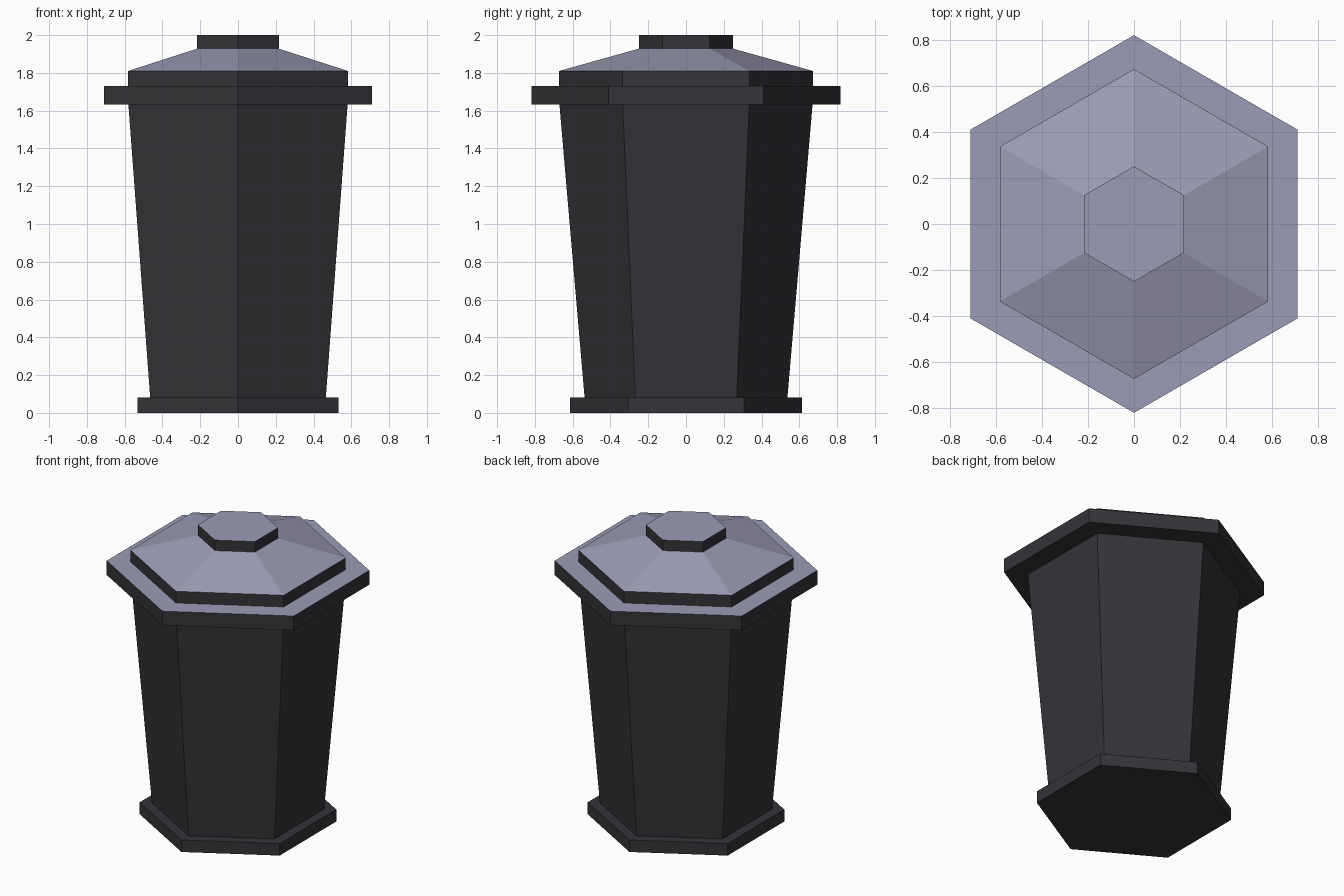
import bpy, bmesh, math

if "Cube" in bpy.data.objects:
    bpy.data.objects.remove(bpy.data.objects["Cube"])


def material(name, rgb):
    m = bpy.data.materials.new(name)
    m.diffuse_color = (*rgb, 1.0)
    m.use_nodes = True
    m.node_tree.nodes["Principled BSDF"].inputs["Base Color"].default_value = m.diffuse_color
    return m


DARK = material("dark grey", (0.035, 0.035, 0.041))
LILAC = material("pale lilac grey", (0.33, 0.33, 0.47))


def hex_part(name, rings, lilac_top=False):
    """Closed six-sided solid from (radius, z) rings, with corners on the y axis."""
    bm = bmesh.new()
    loops = []
    for r, z in rings:
        loops.append([bm.verts.new((r * math.cos(math.radians(30 + 60 * i)),
                                    r * math.sin(math.radians(30 + 60 * i)), z))
                      for i in range(6)])
    for a, b in zip(loops, loops[1:]):
        for i in range(6):
            j = (i + 1) % 6
            bm.faces.new((a[i], a[j], b[j], b[i]))
    bm.faces.new(loops[0][::-1])
    bm.faces.new(loops[-1])
    bm.normal_update()
    # upward faces of the lid pieces are pale
    for f in bm.faces:
        f.material_index = 1 if lilac_top and f.normal.z > 0.5 else 0
    me = bpy.data.meshes.new(name)
    bm.to_mesh(me)
    bm.free()
    me.materials.append(DARK)
    if lilac_top:
        me.materials.append(LILAC)
    ob = bpy.data.objects.new(name, me)
    bpy.context.collection.objects.link(ob)
    return ob


# foot plate and tapered bin body
hex_part("base", [(0.613, 0), (0.613, 0.082)])
hex_part("body", [(0.537, 0.082), (0.67, 1.632)])
# overhanging rim, stepped sloping lid and flat knob
hex_part("rim", [(0.819, 1.632), (0.819, 1.73)], True)
hex_part("lid", [(0.672, 1.73), (0.672, 1.81), (0.25, 1.928)], True)
hex_part("knob", [(0.25, 1.928), (0.25, 2.0)], True)
